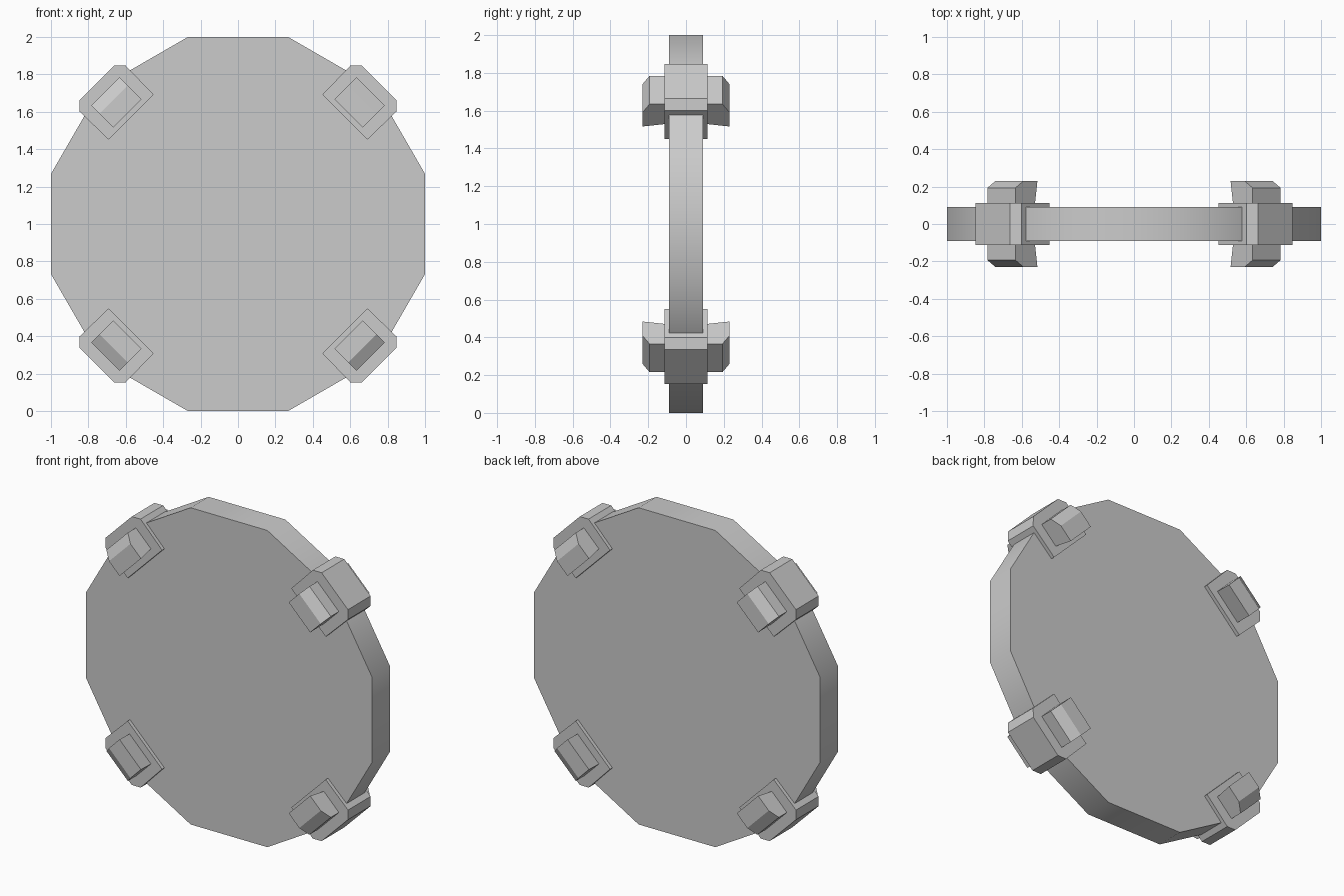
import bpy, bmesh, math
from mathutils import Matrix

if "Cube" in bpy.data.objects:
    bpy.data.objects.remove(bpy.data.objects["Cube"])

CENTRE = Matrix.Translation((0, 0, 1))


def prism(name, profile, half, axis, matrix):
    """Extrude a 2D profile by +-half along local axis 'y' (profile x,z) or 'z' (profile x,y)."""
    bm = bmesh.new()
    place = (lambda a, b, h: (a, h, b)) if axis == 'y' else (lambda a, b, h: (a, b, h))
    face = bm.faces.new([bm.verts.new(place(a, b, -half)) for a, b in profile])
    ext = bmesh.ops.extrude_face_region(bm, geom=[face])
    top = [g for g in ext['geom'] if isinstance(g, bmesh.types.BMVert)]
    bmesh.ops.translate(bm, verts=top, vec=place(0, 0, 2 * half))
    bmesh.ops.recalc_face_normals(bm, faces=bm.faces)
    bm.transform(matrix)
    bmesh.ops.recalc_face_normals(bm, faces=bm.faces)
    mesh = bpy.data.meshes.new(name)
    bm.to_mesh(mesh)
    bm.free()
    obj = bpy.data.objects.new(name, mesh)
    bpy.context.collection.objects.link(obj)
    return obj


# Twelve-sided disc with a smooth rim
r = 1 / math.cos(math.radians(15))
ring = [(r * math.cos(math.radians(15 + 30 * i)),
         r * math.sin(math.radians(15 + 30 * i))) for i in range(12)]
disc = prism("disc", ring, 0.09, 'y', CENTRE)
bpy.context.view_layer.objects.active = disc
disc.select_set(True)
bpy.ops.object.shade_smooth_by_angle(angle=math.radians(40))

# Local x is radial: clamp outline (radial, tangential), lug outline (radial, depth)
clamp = [(0.808, -0.17), (1.025, -0.174), (1.068, -0.13),
         (1.068, 0.13), (1.025, 0.174), (0.808, 0.17)]
lug = [(0.856, 0.10), (1.003, 0.10), (1.003, 0.193), (0.94, 0.231), (0.836, 0.231)]

# Four rim clamps, each with a chamfered lug on both faces
for i in range(4):
    turn = CENTRE @ Matrix.Rotation(math.radians(45 + 90 * i), 4, 'Y')
    prism(f"clamp_{i + 1}", clamp, 0.113, 'y', turn)
    for side, sign in (("front", -1), ("back", 1)):
        prism(f"{side}_lug_{i + 1}", [(u, sign * d) for u, d in lug], 0.106, 'z', turn)
